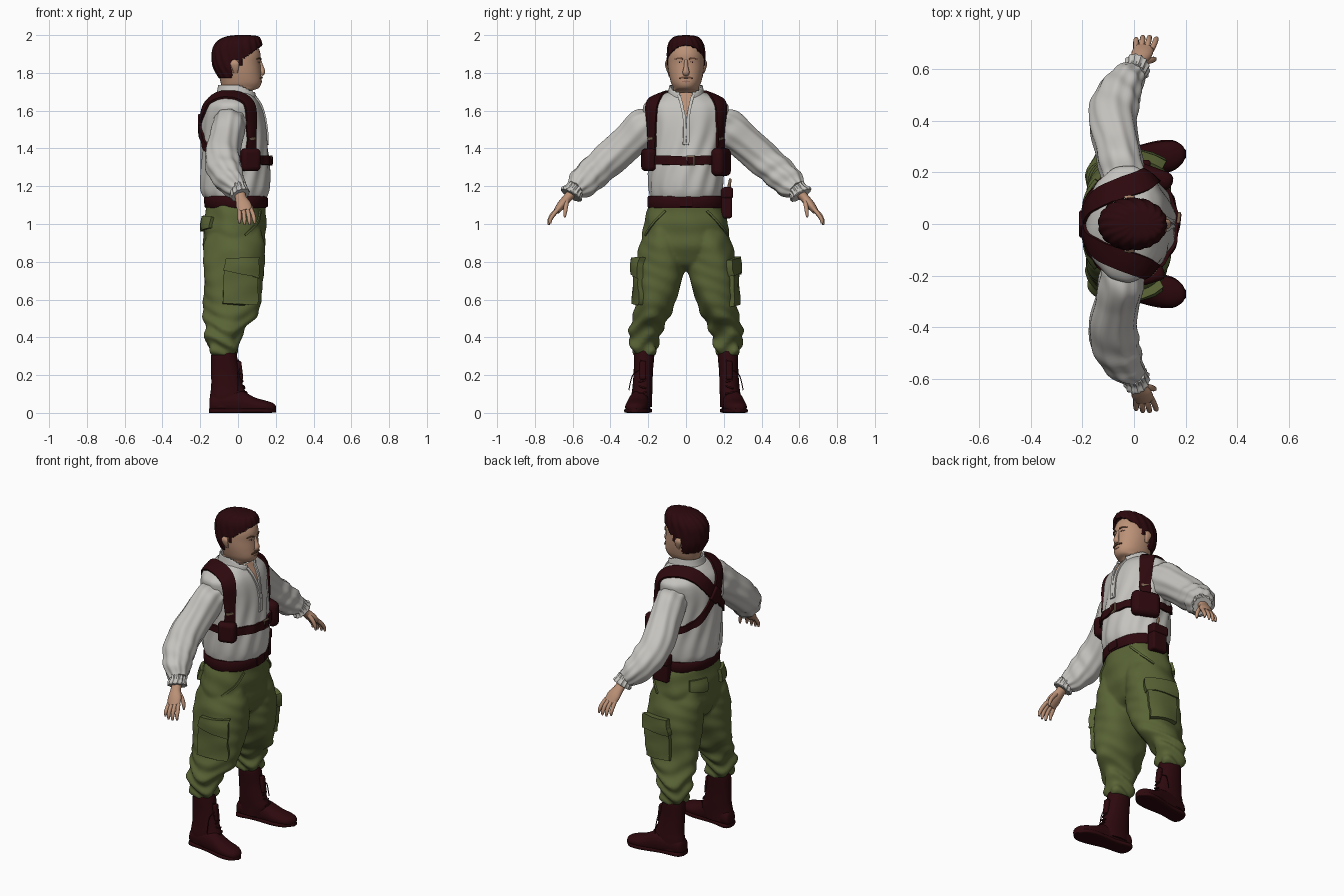
import bpy, bmesh, math
from mathutils import Vector
from mathutils.bvhtree import BVHTree


def material(name, rgb):
    m = bpy.data.materials.new(name)
    m.diffuse_color = (*rgb, 1)
    return m


LEATHER = material("dark_leather", (0.026, 0.0026, 0.004))
HAIR = material("dark_hair", (0.024, 0.0026, 0.004))
SHIRT = material("off_white_cloth", (0.56, 0.545, 0.515))
PANTS = material("olive_cloth", (0.100, 0.127, 0.036))
SKIN = material("skin", (0.50, 0.285, 0.185))
BRASS = material("buckle_metal", (0.20, 0.13, 0.08))
EYE = material("eye_white", (0.36, 0.27, 0.22))
LIP = material("lips", (0.36, 0.165, 0.115))
BROW = material("facial_hair", (0.15, 0.07, 0.042))


def finish(name, verts, faces, mat, angle=50):
    me = bpy.data.meshes.new(name)
    me.from_pydata(verts, [], faces)
    bm = bmesh.new()
    bm.from_mesh(me)
    bmesh.ops.recalc_face_normals(bm, faces=bm.faces)
    bm.to_mesh(me)
    bm.free()
    me.materials.append(mat)
    me.shade_smooth()
    me.set_sharp_from_angle(angle=math.radians(angle))
    ob = bpy.data.objects.new(name, me)
    bpy.context.collection.objects.link(ob)
    return ob


def spline(pts, n):
    """Smooth curve through tuples of any length."""
    out = []
    for i in range(len(pts) - 1):
        p = [pts[max(i - 1, 0)], pts[i], pts[i + 1], pts[min(i + 2, len(pts) - 1)]]
        for k in range(n):
            t = k / n
            out.append([0.5 * (2 * b + (c - a) * t + (2 * a - 5 * b + 4 * c - d) * t * t
                               + (3 * b - a - 3 * c + d) * t ** 3) for a, b, c, d in zip(*p)])
    return out + [list(pts[-1])]


def skin_rows(name, rows, mat, keep=None, cap=True):
    """Skin closed rings of points; keep(center) drops unwanted faces."""
    s = len(rows[0])
    verts = [v for r in rows for v in r]
    faces = [(i * s + j, i * s + (j + 1) % s, (i + 1) * s + (j + 1) % s, (i + 1) * s + j)
             for i in range(len(rows) - 1) for j in range(s)]
    if cap:
        faces += [tuple(range(s)), tuple(range(len(verts) - s, len(verts)))]
    if keep:
        faces = [f for f in faces if keep(sum((verts[k] for k in f), Vector()) / len(f))]
    return finish(name, verts, faces, mat)


def loft(name, rings, mat, n=6, seg=64, p=2.15, fold=None, place=None, keep=None, cap=True):
    """Rings are (t, centre a, centre b, radius a, radius b)."""
    place = place or (lambda a, b, t: (a, b, t))
    rows = []
    for t, ca, cb, ra, rb in spline(rings, n):
        row = []
        for j in range(seg):
            w = 2 * math.pi * j / seg
            c, s = math.cos(w), math.sin(w)
            d = fold(t, w) if fold else 0
            row.append(Vector(place(ca + (ra + d) * math.copysign(abs(c) ** (2 / p), c),
                                    cb + (rb + d) * math.copysign(abs(s) ** (2 / p), s), t)))
        rows.append(row)
    return skin_rows(name, rows, mat, keep, cap)


def ring(z, x0, x1, ry, cy=0):
    return (z, (x0 + x1) / 2, cy, (x1 - x0) / 2, ry)


def tube(name, pts, mat, n=5, seg=16, fold=None):
    """Points are (x, y, z, radius along x, radius across)."""
    path = spline(pts, n)
    pos = [Vector(q[:3]) for q in path]
    rows = []
    for i, q in enumerate(path):
        tan = (pos[min(i + 1, len(pos) - 1)] - pos[max(i - 1, 0)]).normalized()
        side = (Vector((1, 0, 0)) - tan * tan.x).normalized()
        up = tan.cross(side)
        row = []
        for j in range(seg):
            w = 2 * math.pi * j / seg
            d = fold(i / len(path), w) if fold else 0
            row.append(pos[i] + side * (q[3] + d) * math.cos(w) + up * (q[4] + d) * math.sin(w))
        rows.append(row)
    return skin_rows(name, rows, mat)


def bvh(ob):
    return BVHTree.FromPolygons([v.co for v in ob.data.vertices], [p.vertices for p in ob.data.polygons])


def strap(name, pts, mat, tree, thick=0.012, n=6):
    """Band of (x, y, z, half width) laid on a surface."""
    path = []
    for q in spline(pts, n):
        loc, nor, _, _ = tree.find_nearest(Vector(q[:3]))
        path.append((loc, nor, q[3]))
    rows = []
    for i, (loc, nor, h) in enumerate(path):
        tan = path[min(i + 1, len(path) - 1)][0] - path[max(i - 1, 0)][0]
        side = tan.cross(nor).normalized()
        row = []
        for k in (-1, -0.5, 0, 0.5, 1):
            l2, n2, _, _ = tree.find_nearest(loc + side * h * k + nor * 0.005)
            row.append((l2, (nor + n2).normalized()))
        rows.append([a + b * thick for a, b in row] + [a - b * 0.004 for a, b in reversed(row)])
    return skin_rows(name, rows, mat)


def box(name, loc, size, mat, rot=(0, 0, 0), bevel=0.012):
    bpy.ops.mesh.primitive_cube_add(size=1, location=loc, rotation=rot)
    ob = bpy.context.object
    ob.name, ob.scale = name, size
    bpy.ops.object.transform_apply(location=False, rotation=False)
    ob.data.materials.append(mat)
    b = ob.modifiers.new("bevel", 'BEVEL')
    b.width, b.segments = bevel, 3
    bpy.ops.object.shade_smooth_by_angle(angle=math.radians(50))
    return ob


# shirt body with soft folds and an open neckline
shirt = loft("shirt", [ring(1.11, -.155, .135, .18), ring(1.16, -.19, .160, .192), ring(1.22, -.198, .168, .198),
                       ring(1.32, -.197, .165, .20), ring(1.42, -.195, .155, .205), ring(1.52, -.195, .145, .214),
                       ring(1.59, -.187, .132, .225), ring(1.635, -.172, .115, .220), ring(1.67, -.145, .092, .168),
                       ring(1.695, -.12, .075, .105)], SHIRT, n=8, seg=96, p=2.05,
             fold=lambda z, w: .004 * math.sin(13 * w + 4 * math.sin(7 * z)) * min(1, (1.7 - z) * 4, (z - 1.1) * 12))
shirt.data.materials.append(SKIN)
for f in shirt.data.polygons:
    c = f.center
    if c.x > 0.03 and c.z > 1.55 and abs(c.y) < (c.z - 1.54) * .22:
        f.material_index = 1
body = bvh(shirt)

# collar, open and lower at the front
collar = loft("collar", [ring(1.65, -.135, .095, .115), ring(1.69, -.115, .098, .098), ring(1.735, -.105, .085, .088)],
              SHIRT, seg=72, cap=False,
              keep=lambda c: c.z < 1.738 - max(0, c.x) * .45 and (c.x < 0 or abs(c.y) > .022 + (c.z - 1.66) * .4))
collar.modifiers.new("thickness", 'SOLIDIFY').thickness = 0.008
for s in (1, -1):
    strap("placket", [(.16, s * .009, 1.42, .008), (.13, s * .010, 1.56, .008), (.09, s * .036, 1.68, .008)],
          SHIRT, body, .009)

# head and neck
head = loft("head", [ring(1.62, -.095, .05, .07), ring(1.68, -.085, .055, .075), ring(1.705, -.085, .075, .074),
                     ring(1.72, -.085, .110, .068), ring(1.75, -.092, .124, .080), ring(1.80, -.105, .122, .091),
                     ring(1.85, -.12, .118, .096), ring(1.90, -.125, .119, .095), ring(1.945, -.115, .10, .084),
                     ring(1.975, -.07, .06, .05)], SKIN, p=2.1)
face = bvh(head)


def hairline(c):
    if c.x < -.035:
        return c.z > 1.775
    if c.x < .025:
        return c.z > 1.87 if c.x < .005 else c.z > 1.84
    return c.z > 1.872 + (c.x - .025) * .72


# swept hair
hair = loft("hair", [ring(1.755, -.088, .10, .084), ring(1.79, -.112, .125, .096), ring(1.84, -.134, .124, .101),
                     ring(1.91, -.138, .127, .100), ring(1.95, -.124, .127, .094), ring(1.978, -.095, .120, .078),
                     ring(1.994, -.055, .105, .054), ring(2.0, -.01, .06, .012)], HAIR, n=10, seg=96, p=2.1,
            keep=hairline, fold=lambda z, w: .0025 * math.sin(17 * w + 40 * z))
hair.modifiers.new("thickness", 'SOLIDIFY').thickness = 0.012

# facial features
tube("nose", [(.112, 0, 1.868, .010, .009), (.122, 0, 1.835, .012, .011), (.130, 0, 1.805, .014, .018),
              (.122, 0, 1.790, .010, .015)], SKIN)
strap("mouth", [(.13, -.022, 1.754, .002), (.13, 0, 1.755, .005), (.13, .022, 1.754, .002)], LIP, face, .003)
for s in (1, -1):
    strap("eyebrow", [(.12, s * .016, 1.873, .004), (.12, s * .04, 1.878, .004), (.10, s * .060, 1.872, .002)],
          BROW, face, .006)
    strap("eye", [(.12, s * .025, 1.856, .002), (.12, s * .036, 1.857, .004), (.11, s * .048, 1.856, .002)],
          EYE, face, .003)
    strap("iris", [(.12, s * .033, 1.857, .0035), (.12, s * .039, 1.857, .0035)], HAIR, face, .004)
    strap("moustache", [(.13, 0, 1.777, .005), (.13, s * .018, 1.776, .005), (.12, s * .036, 1.771, .003)],
          BROW, face, .007)
    tube("ear", [(-.012, s * .090, 1.80, .010, .006), (-.014, s * .100, 1.825, .018, .007),
                 (-.018, s * .105, 1.85, .022, .007), (-.018, s * .099, 1.868, .012, .005)], SKIN)

# sleeves, cuffs and hands
for s in (1, -1):
    tube("sleeve", [(-.035, s * .16, 1.55, .085, .075), (-.05, s * .225, 1.505, .087, .104),
                    (-.065, s * .30, 1.44, .084, .094), (-.083, s * .395, 1.355, .094, .090),
                    (-.068, s * .48, 1.28, .090, .087), (-.030, s * .55, 1.215, .070, .078),
                    (.004, s * .588, 1.182, .046, .052)], SHIRT, n=8, seg=56,
         fold=lambda t, w: .003 * math.sin(9 * w + 5 * t) + .003 * math.sin(2 * w + 26 * t + 2 * math.sin(9 * t)))
    tube("cuff", [(0, s * .582, 1.192, .046, .050), (.006, s * .594, 1.176, .046, .050),
                  (.010, s * .605, 1.160, .052, .062), (.013, s * .610, 1.152, .050, .058)], SHIRT, seg=56,
         fold=lambda t, w: .003 * math.sin(14 * w))
    tube("palm", [(.008, s * .60, 1.17, .030, .026), (.016, s * .63, 1.135, .030, .024),
                  (.030, s * .66, 1.10, .041, .023), (.040, s * .685, 1.068, .038, .017)], SKIN)
    for k in range(4):
        x, r = .008 + k * .020, .0112
        d = (.008, 0, 0, .006)[k]
        tube("finger", [(x, s * .677, 1.08, r, r), (x + k * .004, s * (.708 - d), 1.05, r, r),
                        (x + k * .006, s * (.724 - d), 1.018 + d, r * .9, r * .9),
                        (x + k * .007, s * (.726 - d), .996 + d, r * .5, r * .5)], SKIN, seg=10)
    tube("thumb", [(.040, s * .632, 1.122, .014, .014), (.066, s * .636, 1.09, .012, .012),
                   (.078, s * .640, 1.06, .010, .010), (.080, s * .642, 1.035, .005, .005)], SKIN, seg=10)

# trousers: hips and legs fused into one cloth surface, then pockets
hips = loft("trousers", [ring(.75, -.09, .04, .02), ring(.79, -.15, .10, .11), ring(.86, -.178, .136, .205),
                         ring(.95, -.186, .144, .228), ring(1.04, -.18, .146, .214), ring(1.11, -.162, .14, .196)],
            PANTS, n=8, fold=lambda z, w: .004 * math.sin(7 * w + 14 * z) + .003 * math.sin(55 * z + 3 * math.cos(w)))
rear = bvh(hips)


def leg_fold(z, w):
    low = max(0, min(1, (.60 - z) * 5))
    return (.002 + .008 * low) * math.sin(70 * z + 2.5 * math.sin(w * 2 + 9 * z)) + .005 * math.sin(4 * w + 16 * z)


legs = []
for s in (1, -1):
    leg = loft("trouser_leg", [ring(.305, -.137, -.013, .054, s * .220), ring(.33, -.152, .002, .066, s * .220),
                               ring(.40, -.170, .012, .081, s * .220), ring(.46, -.172, .047, .086, s * .205),
                               ring(.52, -.182, .100, .095, s * .180), ring(.60, -.185, .124, .106, s * .158),
                               ring(.70, -.182, .137, .123, s * .140), ring(.80, -.182, .140, .128, s * .132),
                               ring(.90, -.175, .135, .115, s * .123), ring(1.0, -.14, .11, .08, s * .11)],
               PANTS, n=9, fold=leg_fold)
    legs.append(leg)
    side = bvh(leg)
    strap("cargo_pocket", [(.02, s * .27, .79, .095), (.02, s * .27, .69, .10), (.01, s * .26, .57, .095)],
          PANTS, side, .024)
    strap("pocket_flap", [(.03, s * .27, .82, .10), (.03, s * .28, .78, .104), (.02, s * .28, .735, .106)],
          PANTS, side, .034)
    strap("back_pocket_flap", [(-.18, s * .12, 1.045, .06), (-.19, s * .125, 1.01, .062), (-.19, s * .13, .97, .062)],
          PANTS, rear, .018)
    strap("hip_pocket_seam", [(.12, s * .11, 1.07, .006), (.09, s * .17, 1.0, .006), (.04, s * .22, .94, .006)],
          PANTS, rear, .008)
bpy.ops.object.select_all(action='DESELECT')
for ob in legs + [hips]:
    ob.select_set(True)
bpy.context.view_layer.objects.active = hips
bpy.ops.object.join()
fuse = hips.modifiers.new("fuse", 'REMESH')
fuse.mode, fuse.voxel_size, fuse.use_smooth_shade = 'VOXEL', 0.009, True
relax = hips.modifiers.new("relax", 'SMOOTH')
relax.factor, relax.iterations = 0.5, 5

# waist belt and side pouch
loft("waist_belt", [ring(1.085, -.166, .144, .195), ring(1.09, -.176, .152, .203), ring(1.142, -.180, .154, .203),
                    ring(1.148, -.166, .144, .195)], LEATHER, n=2, p=2.1)
box("belt_buckle", (.152, 0, 1.116), (.012, .07, .05), LEATHER, bevel=.004)
box("belt_pouch", (.01, .215, 1.11), (.10, .058, .16), LEATHER)
box("belt_pouch_flap", (.01, .220, 1.165), (.11, .058, .06), LEATHER)
tube("tool_handle", [(.02, .225, 1.18, .010, .010), (.02, .235, 1.24, .007, .007)], BRASS, n=2)

# shoulder harness crossing on the back
for s in (1, -1):
    strap("harness_strap", [(.08, s * .19, 1.36, .032), (.08, s * .195, 1.47, .034), (.068, s * .185, 1.57, .040),
                            (.03, s * .165, 1.66, .044), (-.05, s * .14, 1.69, .044), (-.13, s * .095, 1.65, .042),
                            (-.19, s * .04, 1.575, .036), (-.21, 0, 1.53, .030), (-.21, s * -.07, 1.46, .022),
                            (-.17, s * -.15, 1.39, .02), (-.08, s * -.21, 1.35, .02), (.06, s * -.21, 1.34, .02)],
          LEATHER, body)
    strap("strap_buckle", [(.08, s * .195, 1.445, .020), (.08, s * .195, 1.457, .020)], BRASS, body, .016, 2)
box("right_holster", (.066, -.198, 1.34), (.105, .062, .12), LEATHER, (0, 0, .3), .022)
box("left_holster", (.072, .186, 1.328), (.165, .07, .15), LEATHER, (0, 0, -.35), .03)
box("back_patch", (-.202, 0, 1.53), (.022, .075, .085), LEATHER, (math.pi / 4, 0, 0), .008)
strap("chest_strap", [(.09, -.18, 1.34, .024), (.14, -.1, 1.337, .024), (.18, 0, 1.335, .024),
                      (.14, .1, 1.337, .024), (.09, .18, 1.34, .024)], LEATHER, body)
box("chest_buckle", (.174, .025, 1.336), (.012, .045, .055), BRASS, (0, 0, -.1), .004)
box("chest_buckle_inset", (.178, .025, 1.336), (.010, .032, .040), LEATHER, (0, 0, -.1), .003)

# laced boots, toes turned slightly outward
for s in (1, -1):
    def foot(a, b, t, s=s):
        return (t, s * (.238 + (t + .08) * .12) + a, max(b, .004))

    shaft = loft("boot_shaft", [ring(.03, -.148, .03, .055, s * .235), ring(.09, -.148, .045, .055, s * .234),
                                ring(.14, -.142, .028, .053, s * .230), ring(.22, -.142, .008, .051, s * .226),
                                ring(.30, -.142, -.005, .054, s * .222), ring(.335, -.138, -.012, .050, s * .222)],
                 LEATHER, seg=40)
    loft("boot_foot", [(-.152, 0, .04, .025, .03), (-.135, 0, .05, .045, .05), (-.06, 0, .055, .053, .062),
                       (.02, 0, .05, .055, .066), (.09, 0, .035, .06, .046), (.15, 0, .03, .056, .034),
                       (.185, 0, .027, .038, .025), (.20, 0, .025, .012, .012)], LEATHER, seg=40, place=foot)
    loft("boot_sole", [(-.154, 0, .012, .025, .012), (-.13, 0, .012, .052, .012), (-.03, 0, .012, .050, .012),
                       (.09, 0, .012, .065, .012), (.16, 0, .012, .056, .012), (.201, 0, .012, .015, .010)],
         LEATHER, seg=32, p=5, place=lambda a, b, t: (t, s * (.238 + (t + .08) * .12) + a, b))
    box("boot_tongue", (.008, s * .228, .225), (.03, .035, .10), LEATHER, (0, -.12, 0), .01)
    front = bvh(shaft)
    for k in range(6):
        z, d = .11 + k * .034, .006 * (-1) ** k
        strap("lace", [(.05, s * .23 - .028, z - d, .004), (.06, s * .23, z, .004), (.05, s * .23 + .028, z + d, .004)],
              LEATHER, front, .008, 2)
    tube("lace_end", [(.005, s * .24, .23, .003, .003), (.0, s * .282, .20, .003, .003),
                      (.0, s * .303, .12, .003, .003)], LEATHER, seg=6)
